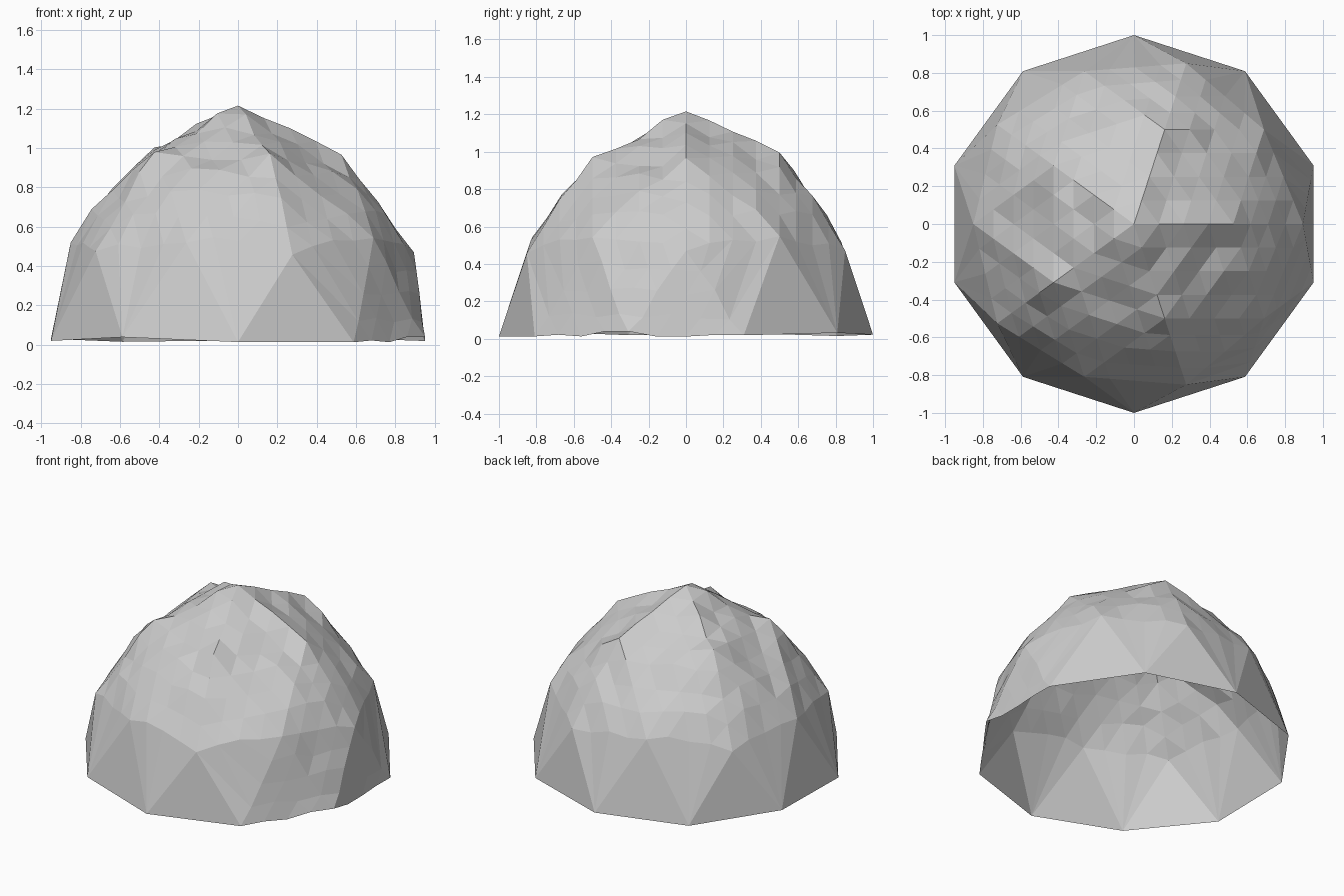
import bpy, bmesh, math, random

if "Cube" in bpy.data.objects:
    bpy.data.objects.remove(bpy.data.objects["Cube"])

random.seed(7)
bm = bmesh.new()

# Coarse icosphere cut to an open upper half
bmesh.ops.create_icosphere(bm, subdivisions=2, radius=1.0)
bmesh.ops.delete(bm, geom=[v for v in bm.verts if v.co.z < -0.01], context='VERTS')

# Pull the crown upwards, strongest at the peak
for v in bm.verts:
    z = v.co.z
    if z > 0.95:
        v.co.z = 1.23
    elif z > 0.8:
        v.co.z = 0.94 if v.co.x > 0.4 else 0.955 + 0.015 * math.copysign(1, v.co.y)
    elif z > 0.5:
        v.co.z = 0.535
    elif z > 0.3:
        v.co.z = 0.475 + (0.01 if v.co.x > 0.8 else 0)
    else:
        v.co.z = 0.0

# Finely divide the crown and the right-hand skirt
coarse = set(bm.verts)
def is_rocky(face):
    c = face.calc_center_median()
    return c.z > 0.5 or (c.x > 0.7 and c.y < 0.25)
edges = {e for f in bm.faces if is_rocky(f) for e in f.edges}
bmesh.ops.subdivide_edges(bm, edges=list(edges), cuts=3, use_grid_fill=True)
bmesh.ops.triangulate(bm, faces=[f for f in bm.faces if len(f.verts) > 3])

# Roughen the new points vertically into small rocky steps
for v in bm.verts:
    if v in coarse:
        continue
    r = math.hypot(v.co.x, v.co.y)
    if v.co.z < 0.01:
        v.co.z = 0.02 + random.uniform(-0.012, 0.025)
    elif v.co.z < 0.48:
        v.co.z += random.uniform(-0.02, 0.02)
    else:
        bulge = 0.035 if 0.5 < r < 0.8 else 0.005
        v.co.z += bulge + random.uniform(-0.024, 0.024)

bmesh.ops.recalc_face_normals(bm, faces=bm.faces)
if sum(f.normal.z for f in bm.faces) < 0:
    bmesh.ops.reverse_faces(bm, faces=bm.faces)

mesh = bpy.data.meshes.new("rock_dome")
bm.to_mesh(mesh)
bm.free()
dome = bpy.data.objects.new("rock_dome", mesh)
bpy.context.collection.objects.link(dome)
